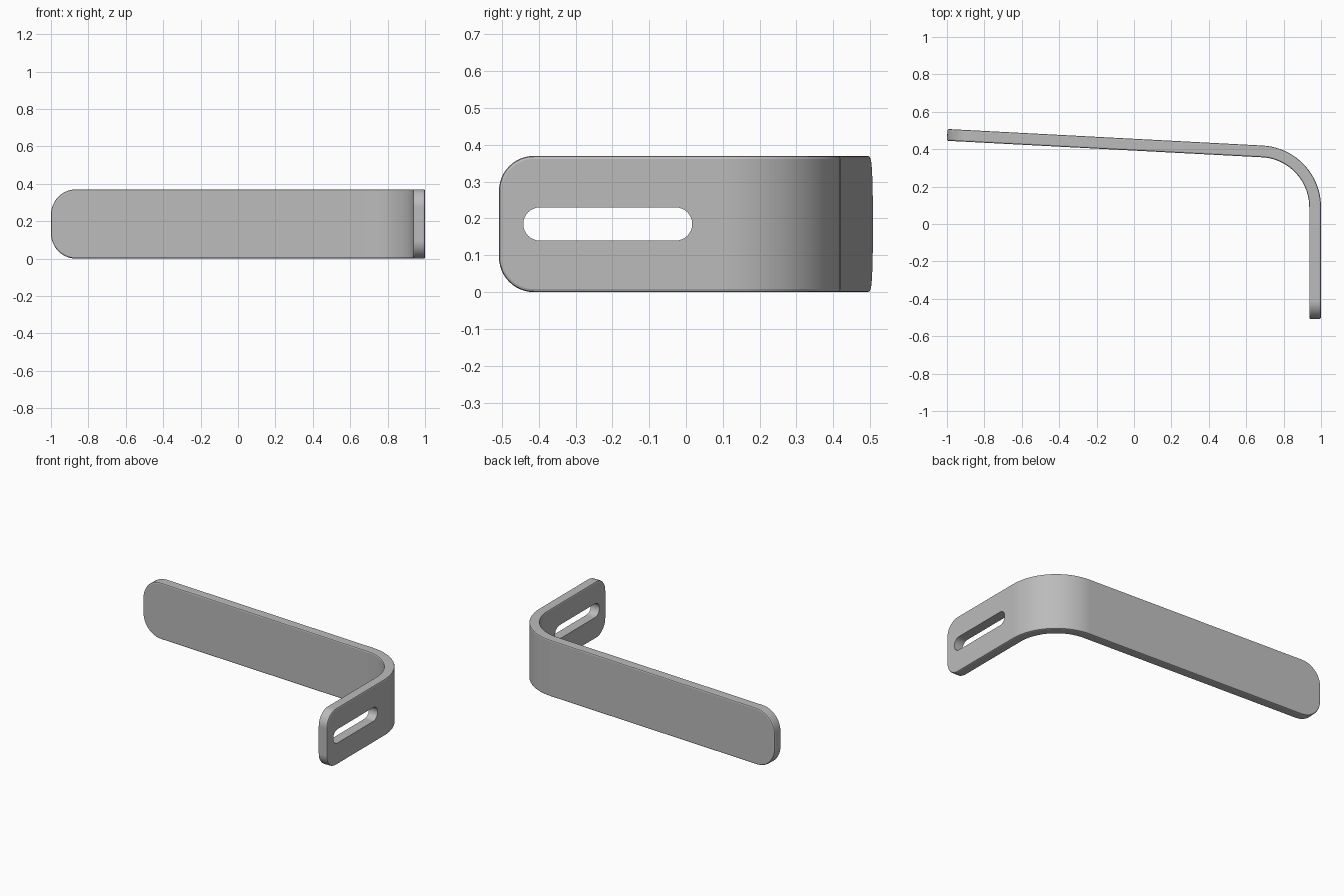
import bpy, bmesh, math
from mathutils import Vector

HEIGHT, THICK = 0.37, 0.063
CENTRE, RADIUS = Vector((0.67, 0.09)), 0.33   # outer radius of the bend
TILT = math.radians(3)                        # slope of the long arm
FRONT_Y, END_X = -0.508, -0.997

cube = bpy.data.objects.get("Cube")
if cube:
    bpy.data.objects.remove(cube, do_unlink=True)

steel = bpy.data.materials.new("grey_steel")
steel.use_nodes = True
grey = (0.5, 0.5, 0.5, 1)
steel.diffuse_color = grey
steel.node_tree.nodes["Principled BSDF"].inputs["Base Color"].default_value = grey


def make_object(name, bm):
    bmesh.ops.recalc_face_normals(bm, faces=bm.faces)
    mesh = bpy.data.meshes.new(name)
    bm.to_mesh(mesh)
    bm.free()
    obj = bpy.data.objects.new(name, mesh)
    bpy.context.collection.objects.link(obj)
    mesh.materials.append(steel)
    return obj


def prism(points, direction):
    """Extrude a closed outline along a direction."""
    bm = bmesh.new()
    face = bm.faces.new([bm.verts.new(p) for p in points])
    geom = bmesh.ops.extrude_face_region(bm, geom=[face])["geom"]
    moved = [g for g in geom if isinstance(g, bmesh.types.BMVert)]
    bmesh.ops.translate(bm, verts=moved, vec=direction)
    bmesh.ops.recalc_face_normals(bm, faces=bm.faces)
    return bm


def strip_side(radius, steps=24):
    """One side of the bent strip: short arm, bend, long arm."""
    pts = [Vector((CENTRE.x + radius, FRONT_Y))]
    for i in range(steps + 1):
        a = (math.pi / 2 - TILT) * i / steps
        pts.append(CENTRE + radius * Vector((math.cos(a), math.sin(a))))
    normal = Vector((math.sin(TILT), math.cos(TILT)))
    along = Vector((-normal.y, normal.x))
    start = CENTRE + RADIUS * normal
    length = (start.x - END_X) / normal.y
    pts.append(CENTRE + radius * normal + along * length)
    return pts


# Bent strip
outline = strip_side(RADIUS) + strip_side(RADIUS - THICK)[::-1]
bm = prism([(p.x, p.y, 0) for p in outline], (0, 0, HEIGHT))


def round_corners(test, radius):
    """Round the corner edges that run through the strip's thickness."""
    edges = [e for e in bm.edges
             if all(test(v.co) for v in e.verts)
             and abs(e.verts[0].co.z - e.verts[1].co.z) < 0.001]
    bmesh.ops.bevel(bm, geom=edges, offset=radius, segments=12,
                    profile=0.5, affect='EDGES')


round_corners(lambda c: c.y < FRONT_Y + 0.01, 0.095)
round_corners(lambda c: c.x < END_X + 0.01, 0.135)

# Softened rim
rim = [e for e in bm.edges if e.calc_face_angle(0) > math.radians(40)]
bmesh.ops.bevel(bm, geom=rim, offset=0.008, segments=2, profile=0.5,
                affect='EDGES', clamp_overlap=True)
bracket = make_object("bent_bracket", bm)

# Slot through the short arm
slot_r, mid_z, steps = 0.045, HEIGHT / 2, 16
slot = []
for y, start in ((0.017 - slot_r, -math.pi / 2), (-0.442 + slot_r, math.pi / 2)):
    for i in range(steps + 1):
        a = start + math.pi * i / steps
        slot.append((0.85, y + slot_r * math.cos(a), mid_z + slot_r * math.sin(a)))
cutter = make_object("slot_cutter", prism(slot, (0.3, 0, 0)))
cutter.hide_render = True

cut = bracket.modifiers.new("slot", 'BOOLEAN')
cut.operation, cut.solver, cut.object = 'DIFFERENCE', 'EXACT', cutter
bpy.ops.object.select_all(action='DESELECT')
bpy.context.view_layer.objects.active = bracket
bracket.select_set(True)
bpy.ops.object.modifier_apply(modifier=cut.name)
bpy.data.objects.remove(cutter, do_unlink=True)

# Smooth bend with flat arms
bpy.ops.object.shade_smooth_by_angle(angle=math.radians(20))
weighted = bracket.modifiers.new("flat_arms", 'WEIGHTED_NORMAL')
weighted.keep_sharp = True
